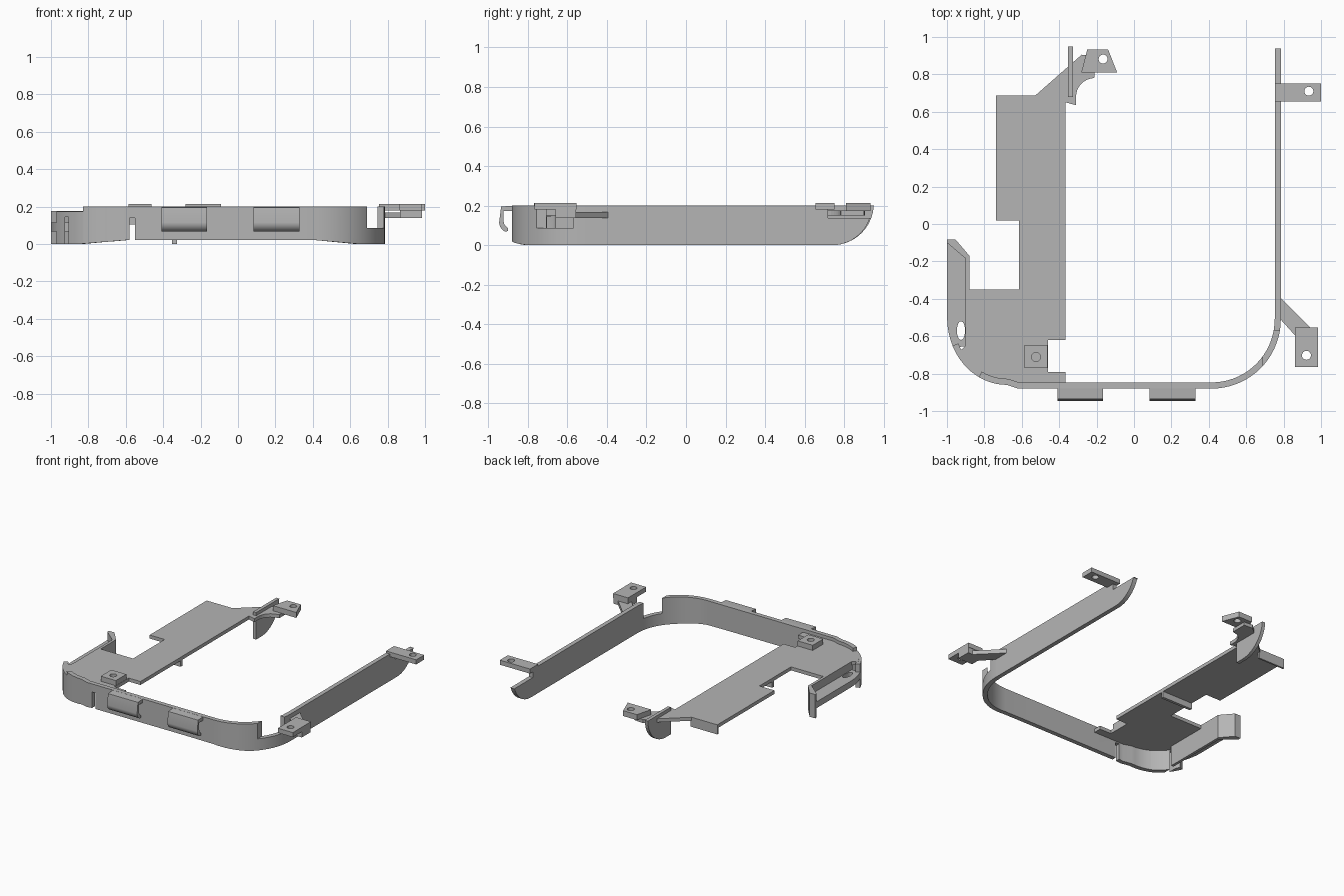
import bpy, bmesh, math
from mathutils import Vector

cube = bpy.data.objects.get("Cube")
if cube:
    bpy.data.objects.remove(cube, do_unlink=True)

grey = bpy.data.materials.new("plain grey")
grey.use_nodes = True
grey.diffuse_color = (0.46, 0.46, 0.46, 1)
grey.node_tree.nodes["Principled BSDF"].inputs["Base Color"].default_value = grey.diffuse_color


def finish(name, bm):
    bmesh.ops.recalc_face_normals(bm, faces=bm.faces)
    mesh = bpy.data.meshes.new(name)
    bm.to_mesh(mesh)
    bm.free()
    mesh.materials.append(grey)
    obj = bpy.data.objects.new(name, mesh)
    bpy.context.collection.objects.link(obj)
    return obj


def prism(name, outline, low, high, axis="z"):
    """Extrude an outline along z, or a (y, z) outline along x."""
    def place(p, h):
        return (p[0], p[1], h) if axis == "z" else (h, p[0], p[1])
    bm = bmesh.new()
    face = bm.faces.new([bm.verts.new(place(p, low)) for p in outline])
    move = Vector(place((0, 0), high - low))
    new = bmesh.ops.extrude_face_region(bm, geom=[face])["geom"]
    bmesh.ops.translate(bm, vec=move, verts=[v for v in new if isinstance(v, bmesh.types.BMVert)])
    return finish(name, bm)


def box(name, x, y, z):
    return prism(name, [(x[0], y[0]), (x[1], y[0]), (x[1], y[1]), (x[0], y[1])], *z)


def arc(cx, cy, rx, ry, start, end, steps=14):
    angles = [math.radians(start + (end - start) * i / steps) for i in range(steps + 1)]
    return [(cx + rx * math.cos(a), cy + ry * math.sin(a)) for a in angles]


def wall(name, path, thick, bottom, top):
    """Sweep a vertical strip along the path, thickened to its left."""
    pts = [Vector(p) for p in path]
    bm, rings = bmesh.new(), []
    for i, p in enumerate(pts):
        d = (pts[min(i + 1, len(pts) - 1)] - pts[max(i - 1, 0)]).normalized()
        q = p + Vector((-d.y, d.x)) * thick
        b = bottom(p.x)
        rings.append([bm.verts.new(c) for c in
                      ((p.x, p.y, b), (q.x, q.y, b), (q.x, q.y, top), (p.x, p.y, top))])
    for a, b in zip(rings, rings[1:]):
        for k in range(4):
            bm.faces.new((a[k], a[(k + 1) % 4], b[(k + 1) % 4], b[k]))
    bm.faces.new(rings[0])
    bm.faces.new(rings[-1])
    return finish(name, bm)


def cut(obj, *cutters):
    for cutter in cutters:
        cutter.hide_render = True
        mod = obj.modifiers.new("cut", "BOOLEAN")
        mod.operation, mod.solver, mod.object = "DIFFERENCE", "EXACT", cutter
    bpy.context.view_layer.update()
    graph = bpy.context.evaluated_depsgraph_get()
    mesh = bpy.data.meshes.new_from_object(obj.evaluated_get(graph))
    obj.modifiers.clear()
    obj.data = mesh
    for cutter in cutters:
        bpy.data.objects.remove(cutter, do_unlink=True)
    return obj


def hole(x, y, rx=0.024, ry=0.024):
    return prism("hole_cutter", arc(x, y, rx, ry, 0, 345, 23), -0.1, 0.4)


def smooth(obj):
    for o in bpy.context.selected_objects:
        o.select_set(False)
    obj.select_set(True)
    bpy.context.view_layer.objects.active = obj
    bpy.ops.object.shade_smooth_by_angle(angle=math.radians(30))


def lower_edge(x):
    if x < -0.58:
        return 0.022 * max(0, (x + 0.85) / 0.27)
    return 0.022 * min(1, max(0, (0.65 - x) / 0.25))


# Front wall with its right corner, notched at the corner and slotted on the left
left_arc = arc(-0.68, -0.5, 0.32, 0.36, 205, 270)
high_arc = [p for p in left_arc if p[0] > -0.83]
front_path = high_arc + [(-0.62, -0.88), (-0.58, -0.88), (-0.3, -0.88), (0.2, -0.88)]
front_path += arc(0.415, -0.51, 0.37, 0.37, 270, 360, 18)
front = wall("front_wall", front_path, 0.033, lower_edge, 0.2)
cut(front, box("notch_cutter", (0.69, 0.9), (-0.95, -0.57), (0.086, 0.3)),
    box("slot_cutter", (-0.58, -0.55), (-0.95, -0.8), (-0.1, 0.14)))
smooth(front)

# Lower wall around the left corner
low_arc = [p for p in left_arc if p[0] < -0.82]
corner = wall("left_corner_wall", low_arc, 0.033, lower_edge, 0.175)
cut(corner, box("slot_cutter", (-0.925, -0.905), (-0.9, -0.6), (-0.1, 0.145)))
smooth(corner)

# Long side rail with a rounded rear end, stepped down at the rear
rail_side = [(-0.512, 0), (0.74, 0)] + arc(0.74, 0.2, 0.2, 0.2, 270, 342, 10)
rail_side += [(0.937, 0.138), (0.717, 0.138), (0.717, 0.2), (-0.512, 0.2)]
prism("side_rail", rail_side, 0.753, 0.785, "x")

# Side rail tabs
cut(box("rear_rail_tab", (0.753, 1.0), (0.656, 0.75), (0.18, 0.214)), hole(0.935, 0.71))
box("rear_tab_foot", (0.753, 0.785), (0.656, 0.717), (0.138, 0.185))
cut(box("front_rail_tab", (0.862, 0.985), (-0.765, -0.553), (0.18, 0.214)), hole(0.922, -0.702))
box("front_tab_block", (0.865, 0.985), (-0.66, -0.556), (0.138, 0.182))
prism("front_tab_arm", [(0.77, -0.38), (0.95, -0.56), (0.865, -0.6), (0.77, -0.495)], 0.138, 0.168)

# Main shelf plate
plate = [(-0.365, 0.65), (-0.365, -0.62), (-0.46, -0.62), (-0.46, -0.79), (-0.365, -0.79), (-0.365, -0.86)]
plate += arc(-0.68, -0.5, 0.3, 0.345, 270, 212, 10)
plate += [(-0.9, -0.65), (-0.9, -0.35), (-0.615, -0.35), (-0.615, 0.02), (-0.738, 0.02), (-0.738, 0.685)]
plate += [(-0.53, 0.685), (-0.28, 0.905), (-0.21, 0.9), (-0.21, 0.785)]
plate += arc(-0.21, 0.68, 0.1, 0.1, 95, 180, 8) + [(-0.31, 0.635)]
prism("shelf_plate", plate, 0.15, 0.176)
box("shelf_rear_lip", (-0.738, -0.52), (0.675, 0.688), (0.105, 0.176))
box("shelf_rib", (-0.615, -0.365), (-0.15, -0.13), (0.105, 0.152))

# Rear fin and shelf tabs
fin = [(0.68, 0.2), (0.68, 0.0), (0.74, 0.0)] + arc(0.74, 0.21, 0.21, 0.21, 274, 357, 10) + [(0.95, 0.2)]
prism("rear_fin", fin, -0.352, -0.327, "x")
rear_tab = prism("rear_shelf_tab", [(-0.282, 0.81), (-0.09, 0.81), (-0.138, 0.932), (-0.25, 0.932)], 0.174, 0.214)
cut(rear_tab, hole(-0.165, 0.882))
cut(box("front_shelf_tab", (-0.585, -0.462), (-0.77, -0.647), (0.15, 0.214)), hole(-0.524, -0.711))

# Left channel: inner wall, ledge with a slot hole and angled end panel
box("channel_inner_wall", (-0.9, -0.88), (-0.66, -0.17), (0, 0.176))
ledge = [(-0.89, -0.175), (-0.999, -0.09)] + arc(-0.68, -0.5, 0.319, 0.36, 180, 206, 6) + [(-0.89, -0.655)]
cut(prism("channel_ledge", ledge, 0.068, 0.115), hole(-0.925, -0.57, 0.022, 0.05))
prism("channel_end_panel", [(-1.0, -0.082), (-0.955, -0.082), (-0.88, -0.17), (-0.9, -0.185), (-1.0, -0.1)], 0, 0.176)

# Pair of curved front hooks
hook = [(-0.87, 0.2), (-0.935, 0.195)] + arc(-0.895, 0.115, 0.05, 0.05, 180, 250, 6)
hook += [(-0.9, 0.072), (-0.9, 0.085)] + arc(-0.895, 0.12, 0.027, 0.03, 235, 180, 5) + [(-0.922, 0.172), (-0.87, 0.172)]
for name, x in (("right_hook", -0.41), ("left_hook", 0.083)):
    smooth(prism(name, hook, x, x + 0.245, "x"))
